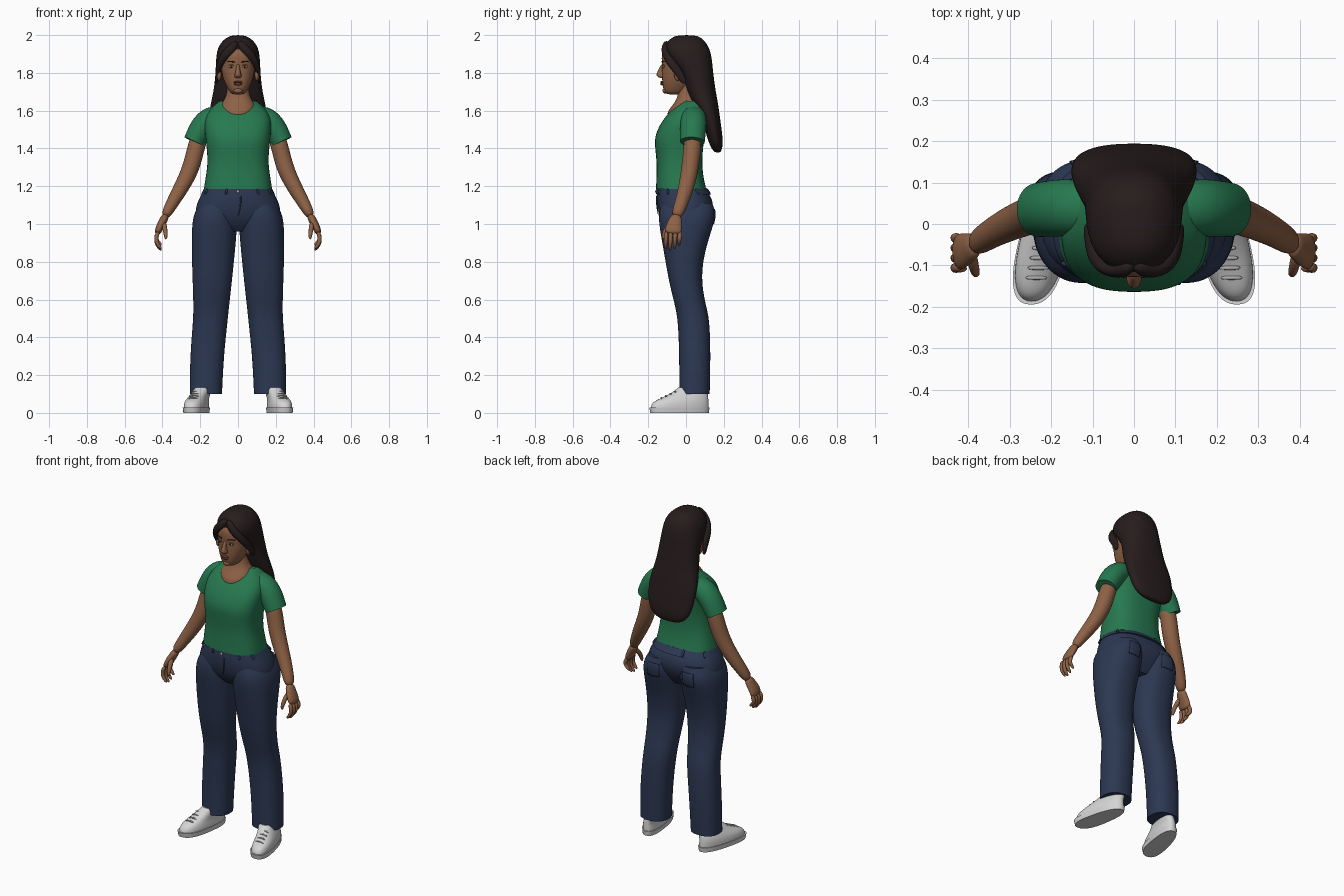
import bpy
import bmesh
from math import cos, sin, pi, copysign
from mathutils import Vector

cube = bpy.data.objects.get("Cube")
if cube:
    bpy.data.objects.remove(cube, do_unlink=True)


def material(name, red, green, blue):
    mat = bpy.data.materials.new(name)
    mat.use_nodes = True
    colour = (red, green, blue, 1)
    mat.diffuse_color = colour
    shader = next(n for n in mat.node_tree.nodes if n.type == "BSDF_PRINCIPLED")
    shader.inputs["Base Color"].default_value = colour
    shader.inputs["Roughness"].default_value = .8
    return mat


skin = material("brown skin", .27, .12, .06)
lip_colour = material("dark lips", .16, .055, .035)
hair_colour = material("dark brown hair", .02, .012, .012)
green = material("green cotton", .02, .19, .08)
denim = material("navy denim", .025, .039, .085)
white = material("white leather", .66, .66, .66)
grey = material("grey laces", .42, .42, .42)
eye_white = material("eye white", .38, .32, .28)


def oval(count, power=2.0):
    """Unit superellipse, as cosine and sine pairs."""
    for i in range(count):
        c, s = cos(2 * pi * i / count), sin(2 * pi * i / count)
        yield (copysign(abs(c) ** (2 / power), c),
               copysign(abs(s) ** (2 / power), s))


def finish(name, bm, mat, mirror, levels):
    mesh = bpy.data.meshes.new(name)
    bmesh.ops.recalc_face_normals(bm, faces=bm.faces)
    for face in bm.faces:
        face.smooth = True
    bm.to_mesh(mesh)
    bm.free()
    mesh.materials.append(mat)
    obj = bpy.data.objects.new(name, mesh)
    bpy.context.collection.objects.link(obj)
    if mirror:
        obj.modifiers.new("Mirror", "MIRROR").use_mirror_merge = False
    if levels:
        sub = obj.modifiers.new("Smooth", "SUBSURF")
        sub.levels = sub.render_levels = levels
    return obj


def loft(name, rings, mat, mirror=False, crisp=True, levels=2):
    """Bridge rings of points; crisp keeps the end rims sharp."""
    bm = bmesh.new()
    crease = bm.edges.layers.float.new("crease_edge")
    loops = [[bm.verts.new(p) for p in ring] for ring in rings]
    for low, high in zip(loops, loops[1:]):
        for i in range(len(low)):
            bm.faces.new((low[i - 1], low[i], high[i], high[i - 1]))
    for loop in (loops[0], loops[-1]):
        cap = bm.faces.new(loop)
        if crisp:
            for edge in cap.edges:
                edge[crease] = 1
                edge.smooth = False
    return finish(name, bm, mat, mirror, levels)


def level_ring(z, front, back, half, centre=0, power=2.3, shear=0, egg=0):
    """Horizontal ring between a front and a back limit."""
    mid, depth = (front + back) / 2, (back - front) / 2
    ring = []
    for c, s in oval(24, power):
        y = mid + depth * s
        ring.append(Vector((centre + half * c * (1 - egg * s) + shear * y, y, z)))
    return ring


def body(name, rows, mat, mirror=False, crisp=True, **shape):
    rings = [level_ring(*row, **shape) for row in rows]
    return loft(name, rings, mat, mirror, crisp)


def tube(name, rows, mat, mirror=False, crisp=False, count=12):
    """Limb along a path: x, y, z, thickness and depth at each point."""
    points = [Vector(row[:3]) for row in rows]
    rings = []
    for i, row in enumerate(rows):
        along = points[min(i + 1, len(rows) - 1)] - points[max(i - 1, 0)]
        along.normalize()
        deep = Vector((0, 1, 0))
        deep = (deep - along * deep.dot(along)).normalized()
        wide = deep.cross(along)
        rings.append([points[i] + wide * row[3] * c + deep * row[4] * s
                      for c, s in oval(count)])
    return loft(name, rings, mat, mirror, crisp)


def blob(name, place, size, mat, mirror=False):
    bm = bmesh.new()
    bmesh.ops.create_uvsphere(bm, u_segments=16, v_segments=10, radius=1)
    bmesh.ops.scale(bm, vec=size, verts=bm.verts)
    bmesh.ops.translate(bm, vec=place, verts=bm.verts)
    return finish(name, bm, mat, mirror, 0)


# Trousers: pelvis, legs, waistband
body("trouser_seat", [
    (.96, -.08, .08, .12), (1, -.12, .11, .21), (1.06, -.148, .145, .234),
    (1.13, -.157, .146, .212), (1.19, -.152, .1, .175)], denim, power=2.4)
legs = body("trouser_legs", [
    (.1, -.036, .126, .086, .17), (.3, -.036, .131, .09, .165),
    (.5, -.043, .126, .092, .145), (.58, -.062, .102, .096, .141),
    (.7, -.092, .082, .105, .136), (.82, -.112, .092, .113, .132),
    (.95, -.136, .13, .12, .126), (1.05, -.15, .164, .118, .122),
    (1.11, -.13, .14, .09, .11)], denim, mirror=True)
band_rows = [(1.155, -.159, .135, .198), (1.19, -.156, .108, .18)]
body("waistband", band_rows, denim, power=2.4)

# Belt loops, fly, button, back pockets
low, high = [level_ring(*row, power=2.4) for row in band_rows]
for i in (2, 7, 10, 14, 17, 20, 22):
    tube("belt_loop", [(*low[i], .007, .007), (*high[i], .007, .007)], denim)
tube("fly_seam", [(.015, -.157, 1.155, .004, .004), (.015, -.155, 1.1, .004, .004),
                  (0, -.145, 1.04, .003, .003)], denim)
blob("waist_button", (0, -.159, 1.172), (.008, .004, .008), grey)
bm = bmesh.new()
bmesh.ops.create_grid(bm, x_segments=8, y_segments=8, size=.048)
for v in bm.verts:
    v.co = Vector((.115 + v.co.x, .18, 1.04 + v.co.y))
pockets = finish("back_pockets", bm, denim, False, 0)
wrap = pockets.modifiers.new("Fit", "SHRINKWRAP")
wrap.target = legs
wrap.offset = .004
pockets.modifiers.new("Thickness", "SOLIDIFY").thickness = .004
pockets.modifiers.new("Mirror", "MIRROR").use_mirror_merge = False

# Shirt torso and sleeves
body("shirt_torso", [
    (1.185, -.16, .108, .182), (1.25, -.157, .092, .172), (1.32, -.155, .086, .161),
    (1.4, -.164, .09, .166), (1.46, -.168, .1, .174), (1.53, -.138, .114, .18),
    (1.58, -.1, .12, .17), (1.62, -.06, .115, .138), (1.65, -.02, .1, .1)],
    green, power=2.6)
tube("shirt_sleeves", [
    (.09, .04, 1.58, .05, .06), (.15, .04, 1.56, .066, .07),
    (.195, .038, 1.51, .066, .07), (.232, .034, 1.435, .058, .066)],
    green, mirror=True, crisp=True, count=20)

# Neck with open collar area
body("neck", [
    (1.54, -.09, .06, .05), (1.585, -.105, .07, .08), (1.62, -.08, .08, .1),
    (1.65, -.055, .07, .078), (1.69, -.04, .06, .058), (1.76, -.04, .06, .056)], skin)

# Arms and hands
tube("arms", [
    (.19, .038, 1.5, .045, .045), (.222, .035, 1.41, .047, .048),
    (.246, .022, 1.3, .047, .047), (.295, .004, 1.2, .042, .043),
    (.355, -.028, 1.1, .033, .035), (.388, -.053, 1.035, .025, .031)],
    skin, mirror=True, count=16)
tube("palms", [
    (.38, -.048, 1.05, .022, .028), (.397, -.058, 1.015, .022, .037),
    (.417, -.066, .98, .021, .046), (.428, -.069, .945, .017, .045)], skin, mirror=True)
for i, finger in enumerate(("index", "middle", "ring", "little")):
    y = -.104 + .024 * i
    drop = (0, .008, 0, -.018)[i]
    tube(finger + "_fingers", [
        (.422, y, .96, .012, .012), (.436, y - .002, .925, .012, .012),
        (.428, y - .004, .893 - drop, .011, .011),
        (.404, y - .004, .868 - drop, .007, .007)], skin, mirror=True)
tube("thumbs", [
    (.393, -.07, 1.01, .014, .015), (.387, -.105, .975, .013, .014),
    (.382, -.12, .94, .011, .011), (.382, -.122, .918, .006, .006)], skin, mirror=True)

# Shoes
body("shoe_soles", [(0, -.19, .122, .058, .21), (.028, -.196, .126, .061, .21)],
     white, mirror=True, shear=-.2, egg=.12, power=2.5)
body("shoe_uppers", [
    (.02, -.19, .122, .058, .21), (.045, -.185, .122, .058, .21),
    (.065, -.165, .12, .054, .21), (.085, -.115, .118, .049, .205),
    (.11, -.07, .115, .045, .195), (.135, -.04, .112, .042, .185)],
    white, mirror=True, shear=-.2, egg=.12)
for i in range(4):
    y, z = -.13 + .024 * i, .083 + .011 * i
    x = .21 - .2 * y
    tube("laces", [(x - .027, y, z - .008, .004, .005), (x, y, z, .004, .005),
                   (x + .027, y, z - .008, .004, .005)], grey, mirror=True)

# Head and face
body("head", [
    (1.685, -.098, -.03, .03), (1.7, -.118, 0, .046), (1.74, -.126, .04, .069),
    (1.79, -.128, .07, .086), (1.84, -.127, .09, .091), (1.89, -.132, .1, .093),
    (1.93, -.12, .1, .085), (1.965, -.06, .07, .05)], skin, crisp=False)
body("nose", [
    (1.772, -.136, -.1, .014), (1.78, -.152, -.1, .02), (1.792, -.159, -.1, .017),
    (1.815, -.146, -.1, .011), (1.85, -.132, -.1, .009)], skin, crisp=False)
blob("upper_lip", (0, -.125, 1.751), (.024, .011, .006), lip_colour)
blob("lower_lip", (0, -.125, 1.741), (.021, .011, .007), lip_colour)
blob("chin", (0, -.11, 1.706), (.024, .014, .015), skin)
blob("ears", (.1, -.043, 1.79), (.012, .02, .032), skin, mirror=True)
blob("eyes", (.036, -.117, 1.832), (.015, .009, .007), eye_white, mirror=True)
blob("irises", (.036, -.122, 1.832), (.006, .006, .006), hair_colour, mirror=True)
tube("eyelids", [(.02, -.123, 1.838, .004, .004), (.036, -.124, 1.842, .005, .005),
                 (.053, -.112, 1.837, .004, .004)], skin, mirror=True)
tube("eyebrows", [(.016, -.129, 1.856, .004, .004), (.038, -.123, 1.863, .004, .004),
                  (.06, -.107, 1.857, .002, .003)], hair_colour, mirror=True)

# Long hair with a centre parting and swept locks
body("long_hair", [
    (1.378, .155, .18, .05), (1.392, .14, .19, .095), (1.43, .12, .197, .134),
    (1.5, .1, .189, .15), (1.58, .07, .178, .155), (1.64, .03, .17, .145),
    (1.7, .002, .158, .131), (1.78, -.02, .147, .121), (1.83, -.06, .142, .119),
    (1.87, -.098, .138, .117), (1.91, -.12, .131, .113), (1.95, -.115, .115, .1),
    (1.985, -.08, .085, .066), (2, -.045, .05, .03)], hair_colour, crisp=False)
tube("swept_locks", [
    (.004, -.095, 1.965, .015, .02), (.03, -.116, 1.932, .026, .018),
    (.068, -.108, 1.895, .024, .02), (.096, -.075, 1.85, .019, .025),
    (.108, -.035, 1.8, .012, .022), (.116, -.005, 1.74, .008, .015)],
    hair_colour, mirror=True)
